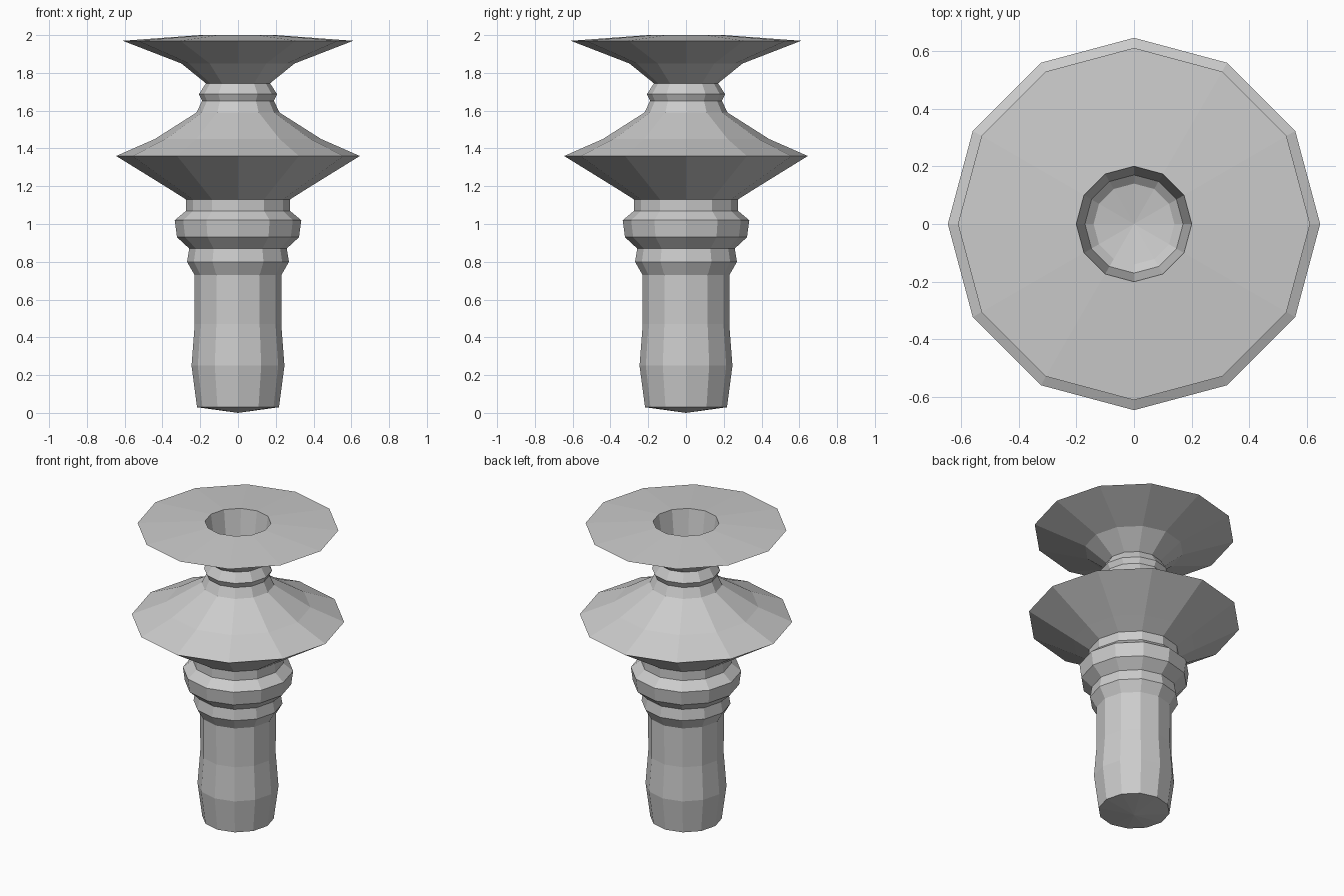
import bpy, bmesh, math

if "Cube" in bpy.data.objects:
    bpy.data.objects.remove(bpy.data.objects["Cube"])

SIDES = 12


def lathe(name, profile):
    """Turn (radius, height) points about z; radius 0 makes a pole."""
    bm = bmesh.new()
    rings = []
    for r, z in profile:
        if r == 0:
            rings.append([bm.verts.new((0, 0, z))] * SIDES)
        else:
            rings.append([bm.verts.new((r * math.cos(math.tau * i / SIDES),
                                        r * math.sin(math.tau * i / SIDES), z))
                          for i in range(SIDES)])
    for a, b in zip(rings, rings[1:]):
        for i in range(SIDES):
            j = (i + 1) % SIDES
            quad = list(dict.fromkeys((a[i], a[j], b[j], b[i])))
            bm.faces.new(quad)
    bmesh.ops.recalc_face_normals(bm, faces=bm.faces)
    mesh = bpy.data.meshes.new(name)
    bm.to_mesh(mesh)
    bm.free()
    obj = bpy.data.objects.new(name, mesh)
    bpy.context.collection.objects.link(obj)
    return obj


shaft = [(0, 0), (0.217, 0.03), (0.246, 0.25), (0.229, 0.47), (0.23, 0.73)]
collars = [(0.27, 0.80), (0.258, 0.87), (0.323, 0.93), (0.335, 1.02),
           (0.275, 1.07), (0.275, 1.13)]
guard = [(0.37, 1.19), (0.645, 1.36), (0.44, 1.45), (0.22, 1.59)]
neck = [(0.19, 1.652), (0.207, 1.687), (0.17, 1.745)]
flared_cup = [(0.30, 1.85), (0.61, 1.97), (0.20, 2.0)]
socket = [(0.17, 1.80), (0.14, 1.775), (0, 1.75)]

# One continuous turned body, from the foot up and down into the socket
lathe("turned_candlestick", shaft + collars + guard + neck + flared_cup + socket)
